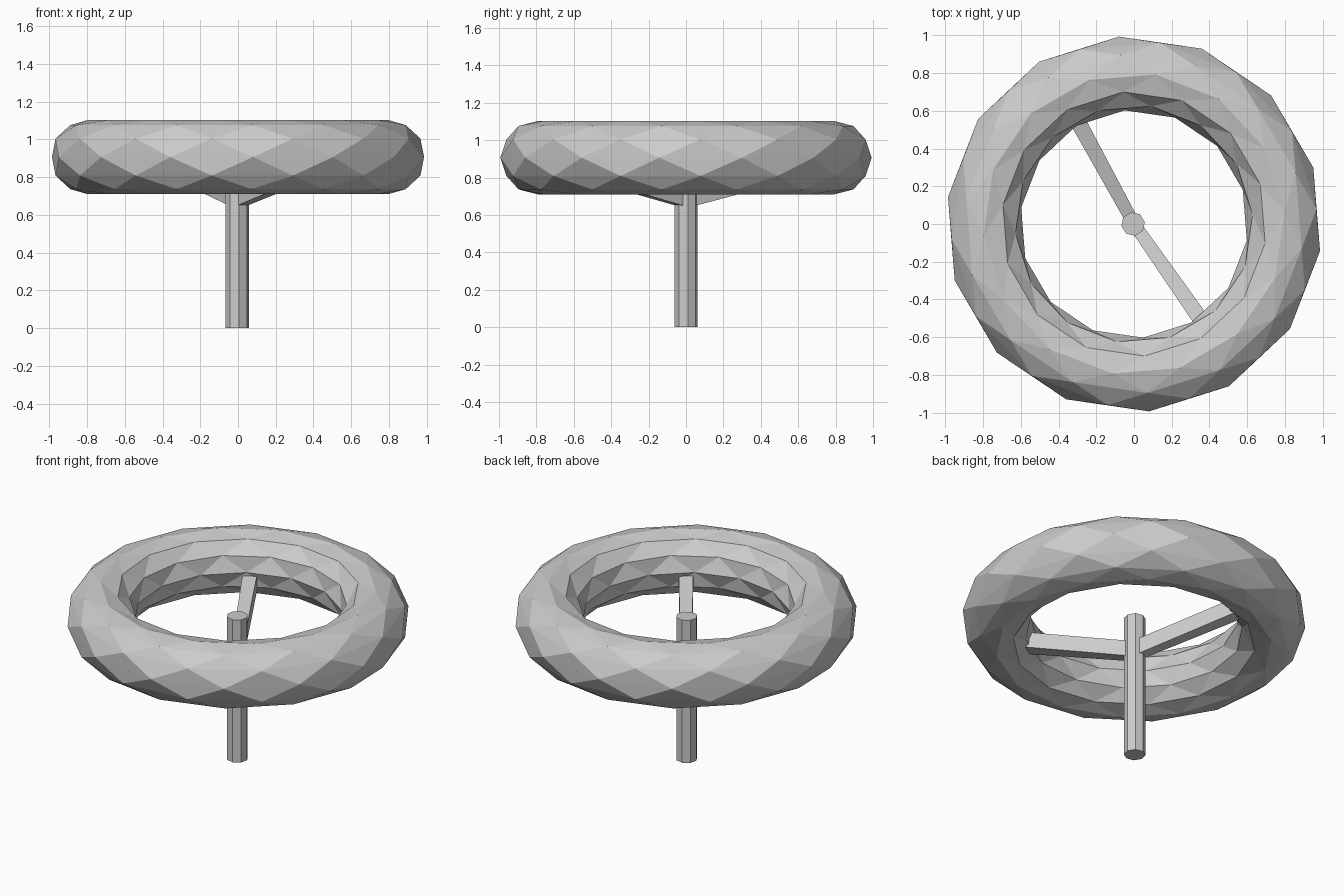
import bpy, bmesh
from math import sin, cos, tau, radians
from mathutils import Vector

if "Cube" in bpy.data.objects:
    bpy.data.objects.remove(bpy.data.objects["Cube"])


def make_object(name, verts, faces):
    mesh = bpy.data.meshes.new(name)
    mesh.from_pydata(verts, [], faces)
    bm = bmesh.new()
    bm.from_mesh(mesh)
    bmesh.ops.recalc_face_normals(bm, faces=bm.faces)
    bm.to_mesh(mesh)
    bm.free()
    obj = bpy.data.objects.new(name, mesh)
    bpy.context.collection.objects.link(obj)
    return obj


# Faceted ring: alternate rows are shifted half a segment to give triangles
SEGS, ROWS = 14, 12
MAJOR, MINOR, MID_Z = 0.80, 0.196, 0.906
verts, faces = [], []
for j in range(ROWS):
    b = tau * j / ROWS
    r, z = MAJOR + MINOR * cos(b), MID_Z + MINOR * sin(b)
    for i in range(SEGS):
        a = radians(-85.4) + tau * (i + 0.5 * (j % 2)) / SEGS
        verts.append((r * cos(a), r * sin(a), z))
for j in range(ROWS):
    row, nxt = j * SEGS, (j + 1) % ROWS * SEGS
    for i in range(SEGS):
        k = (i + 1) % SEGS
        if j % 2 == 0:
            faces += [(row + i, row + k, nxt + i), (row + k, nxt + k, nxt + i)]
        else:
            faces += [(row + i, row + k, nxt + k), (row + i, nxt + k, nxt + i)]
make_object("ring", verts, faces)

# Central post
bpy.ops.mesh.primitive_cylinder_add(vertices=8, radius=0.063, depth=0.91,
                                    location=(-0.005, 0, 0.455),
                                    rotation=(0, 0, radians(10)))
bpy.context.object.name = "post"


# Spokes: four-sided bars sloping up from the post into the ring
def spoke(name, x, y):
    out = Vector((x, y, 0)).normalized()
    side = Vector((-out.y, out.x, 0))
    verts = []
    for r, z, w, h in ((0.0, 0.69, 0.033, 0.05), (0.68, 0.85, 0.043, 0.05)):
        for sw, sh in ((-1, -1), (1, -1), (1, 1), (-1, 1)):
            verts.append(out * r + side * sw * w + Vector((0, 0, z + sh * h)))
    faces = [(i, (i + 1) % 4, 4 + (i + 1) % 4, 4 + i) for i in range(4)]
    make_object(name, verts, faces + [(3, 2, 1, 0), (4, 5, 6, 7)])


spoke("back_spoke", -0.29, 0.53)
spoke("front_spoke", 0.35, -0.50)
